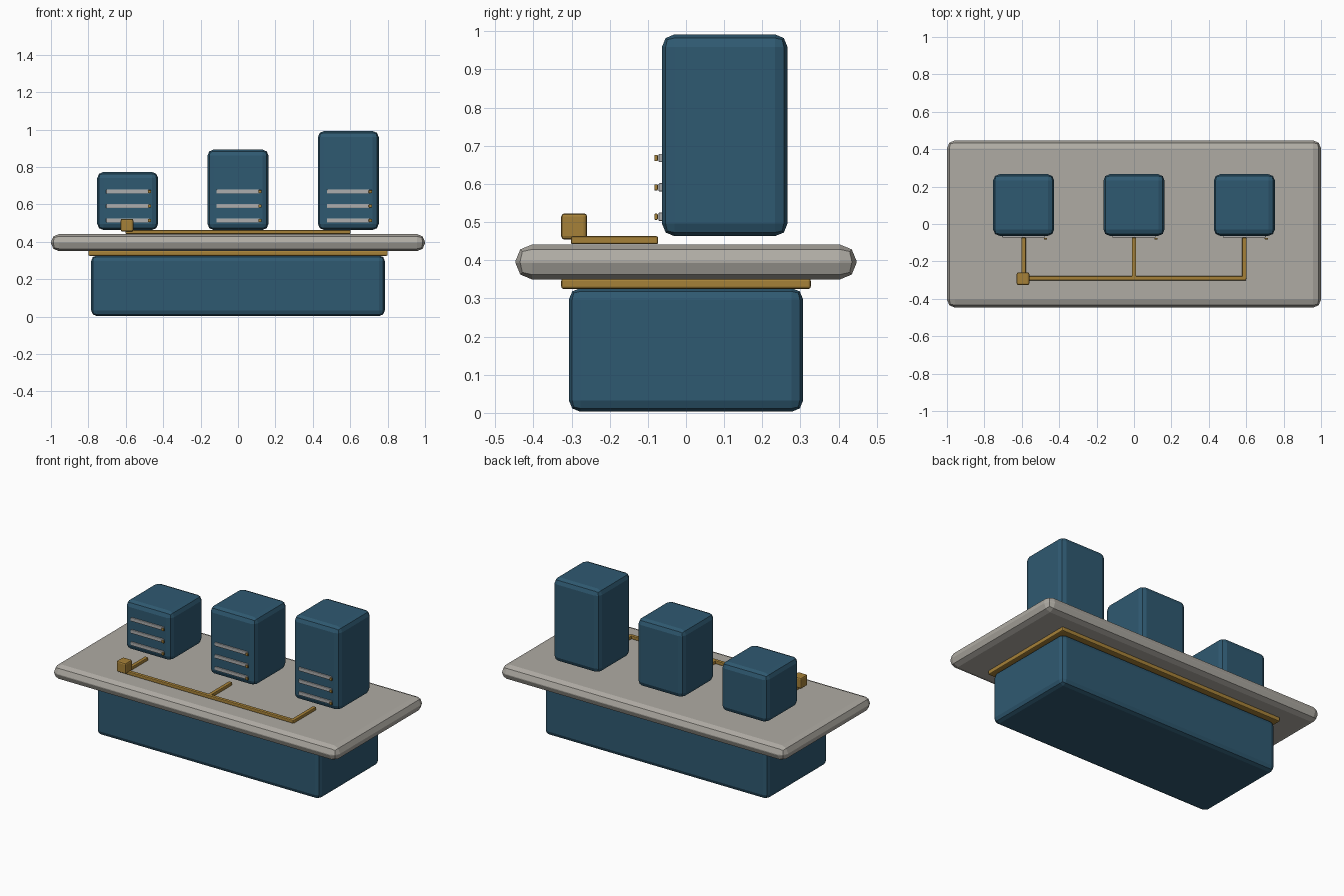
import bpy

if "Cube" in bpy.data.objects:
    bpy.data.objects.remove(bpy.data.objects["Cube"])


def material(name, rgb):
    m = bpy.data.materials.new(name)
    m.diffuse_color = (*rgb, 1)
    m.use_nodes = True
    m.node_tree.nodes["Principled BSDF"].inputs["Base Color"].default_value = m.diffuse_color
    return m


BLUE = material("deep blue", (0.028, 0.10, 0.165))
STONE = material("warm stone grey", (0.43, 0.41, 0.37))
BRASS = material("brass", (0.38, 0.22, 0.04))
STEEL = material("light steel", (0.42, 0.42, 0.42))


def block(name, lo, hi, mat, bevel, segments=2):
    """Rounded box spanning two opposite corners."""
    bpy.ops.mesh.primitive_cube_add(size=1, location=[(a + b) / 2 for a, b in zip(lo, hi)])
    ob = bpy.context.object
    ob.name = name
    ob.scale = [b - a for a, b in zip(lo, hi)]
    bpy.ops.object.transform_apply(location=False, rotation=False, scale=True)
    mod = ob.modifiers.new("rounded edges", "BEVEL")
    mod.width = bevel
    mod.segments = segments
    mod.limit_method = 'NONE'
    ob.data.materials.append(mat)
    return ob


# Pedestal, brass trim and overhanging slab
block("pedestal", (-0.785, -0.307, 0.003), (0.785, 0.307, 0.327), BLUE, 0.03)
block("trim", (-0.80, -0.327, 0.325), (0.80, 0.327, 0.352), BRASS, 0.006)
block("slab", (-1, -0.447, 0.35), (1, 0.447, 0.441), STONE, 0.043)

# Main pipe and junction box
block("main_pipe", (-0.6, -0.302, 0.442), (0.6, -0.279, 0.463), BRASS, 0.005)
block("junction_box", (-0.627, -0.327, 0.454), (-0.56, -0.259, 0.523), BRASS, 0.009)

# Three towers of rising height, each with a feed pipe and three drive slots
for i, (x, top) in enumerate(((-0.59, 0.773), (0, 0.893), (0.59, 0.992))):
    block(f"tower_{i}", (x - 0.163, -0.063, 0.463), (x + 0.163, 0.266, top), BLUE, 0.033)
    block(f"feed_pipe_{i}", (x - 0.012, -0.295, 0.442), (x + 0.012, -0.073, 0.463), BRASS, 0.005)
    for j in range(3):
        z = 0.514 + 0.077 * j
        block(f"slot_{i}_{j}", (x - 0.115, -0.072, z - 0.011), (x + 0.115, -0.06, z + 0.011),
              STEEL, 0.003)
        block(f"indicator_{i}_{j}", (x + 0.109, -0.083, z - 0.008), (x + 0.126, -0.074, z + 0.008),
              BRASS, 0.002)
